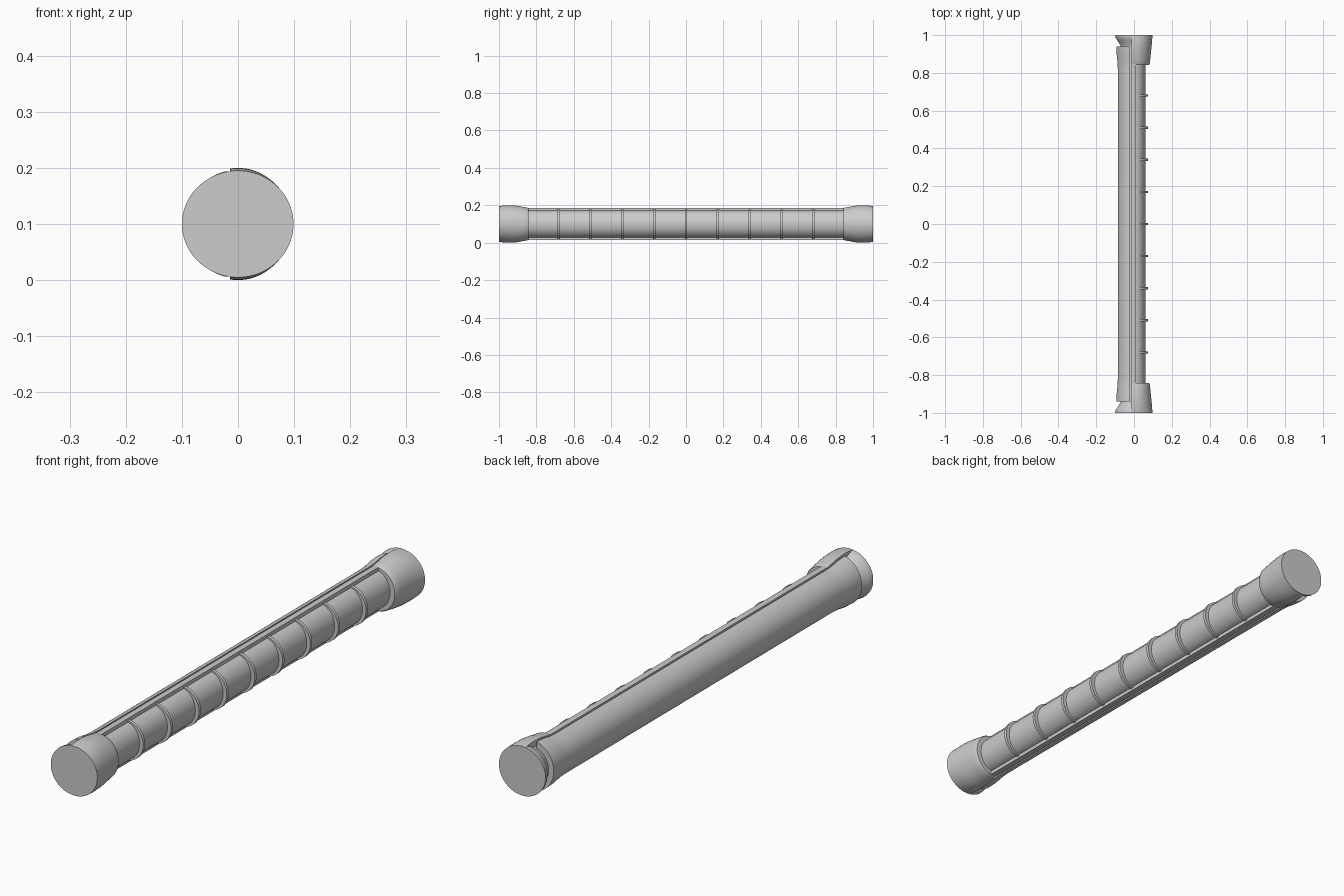
import bpy, bmesh
from math import sin, cos, pi, radians

if "Cube" in bpy.data.objects:
    bpy.data.objects.remove(bpy.data.objects["Cube"])

ZC = 0.1      # height of the long axis
SEG = 72


def part(name, stations, xmin=None, xmax=None, bevel=0.0):
    """Loft ellipses (y, rx, rz) along y, then keep only xmin < x < xmax."""
    bm = bmesh.new()
    rings = []
    for y, rx, rz in stations:
        rings.append([bm.verts.new((rx * cos(2 * pi * (i + .5) / SEG), y,
                                    ZC + rz * sin(2 * pi * (i + .5) / SEG)))
                      for i in range(SEG)])
    for a, b in zip(rings, rings[1:]):
        for i in range(SEG):
            j = (i + 1) % SEG
            bm.faces.new((a[i], a[j], b[j], b[i]))
    bm.faces.new(rings[0])
    bm.faces.new(rings[-1])
    for x, nx in ((xmin, -1), (xmax, 1)):
        if x is None:
            continue
        bmesh.ops.bisect_plane(bm, geom=bm.verts[:] + bm.edges[:] + bm.faces[:],
                               plane_co=(x, 0, 0), plane_no=(nx, 0, 0),
                               clear_outer=True)
        edges = [e for e in bm.edges if e.is_boundary]
        bmesh.ops.holes_fill(bm, edges=edges, sides=0)
    bmesh.ops.recalc_face_normals(bm, faces=bm.faces)
    me = bpy.data.meshes.new(name)
    bm.to_mesh(me)
    bm.free()
    ob = bpy.data.objects.new(name, me)
    bpy.context.collection.objects.link(ob)
    if bevel:
        m = ob.modifiers.new("soft_edge", 'BEVEL')
        m.width = bevel
        m.segments = 2
        m.limit_method = 'ANGLE'
        m.angle_limit = radians(50)
    bpy.ops.object.select_all(action='DESELECT')
    ob.select_set(True)
    bpy.context.view_layer.objects.active = ob
    bpy.ops.object.shade_smooth_by_angle(angle=radians(35))
    return ob


def both_ways(half):
    """Mirror stations given for y > 0 to the other end."""
    return [(-y, rx, rz) for y, rx, rz in reversed(half)] + half


# Back half shell, flared at both ends
part("back_shell", both_ways([(0.82, 0.086, 0.086), (0.86, 0.088, 0.088),
                              (0.90, 0.092, 0.095), (0.94, 0.093, 0.097)]),
     xmax=-0.02)

# Recessed core that shows as a groove beside the shell
part("core", [(-0.95, 0.076, 0.076), (0.95, 0.076, 0.076)], -0.022, -0.010)

# Rail frame holding the tube
part("rail_frame", [(-0.93, 0.086, 0.086), (0.93, 0.086, 0.086)], -0.013, 0.010)

# Front tube
part("tube", [(-0.87, 0.060, 0.072), (0.87, 0.060, 0.072)], xmin=0.0)

# Nine guard ribs over the tube
for k in range(-4, 5):
    y = k * 0.17
    part("rib", [(y - 0.006, 0.075, 0.077), (y + 0.006, 0.075, 0.077)], xmin=0.0)

# End caps: front flare, and undercut plug behind the shell
for s, side in ((-1, "near"), (1, "far")):
    flare = [(0.842, 0.080, 0.084), (0.85, 0.084, 0.088), (0.87, 0.086, 0.091),
             (0.90, 0.089, 0.097), (0.93, 0.092, 0.0998), (0.95, 0.094, 0.1),
             (0.975, 0.096, 0.099), (1.0, 0.099, 0.095)]
    plug = [(0.92, 0.070, 0.070), (0.945, 0.072, 0.074), (0.965, 0.084, 0.085),
            (0.98, 0.094, 0.091), (0.99, 0.0985, 0.095), (1.0, 0.1, 0.095)]
    part(side + "_cap_front", [(s * y, a, b) for y, a, b in flare], xmin=-0.014)
    part(side + "_cap_back", [(s * y, a, b) for y, a, b in plug], xmax=-0.014)
